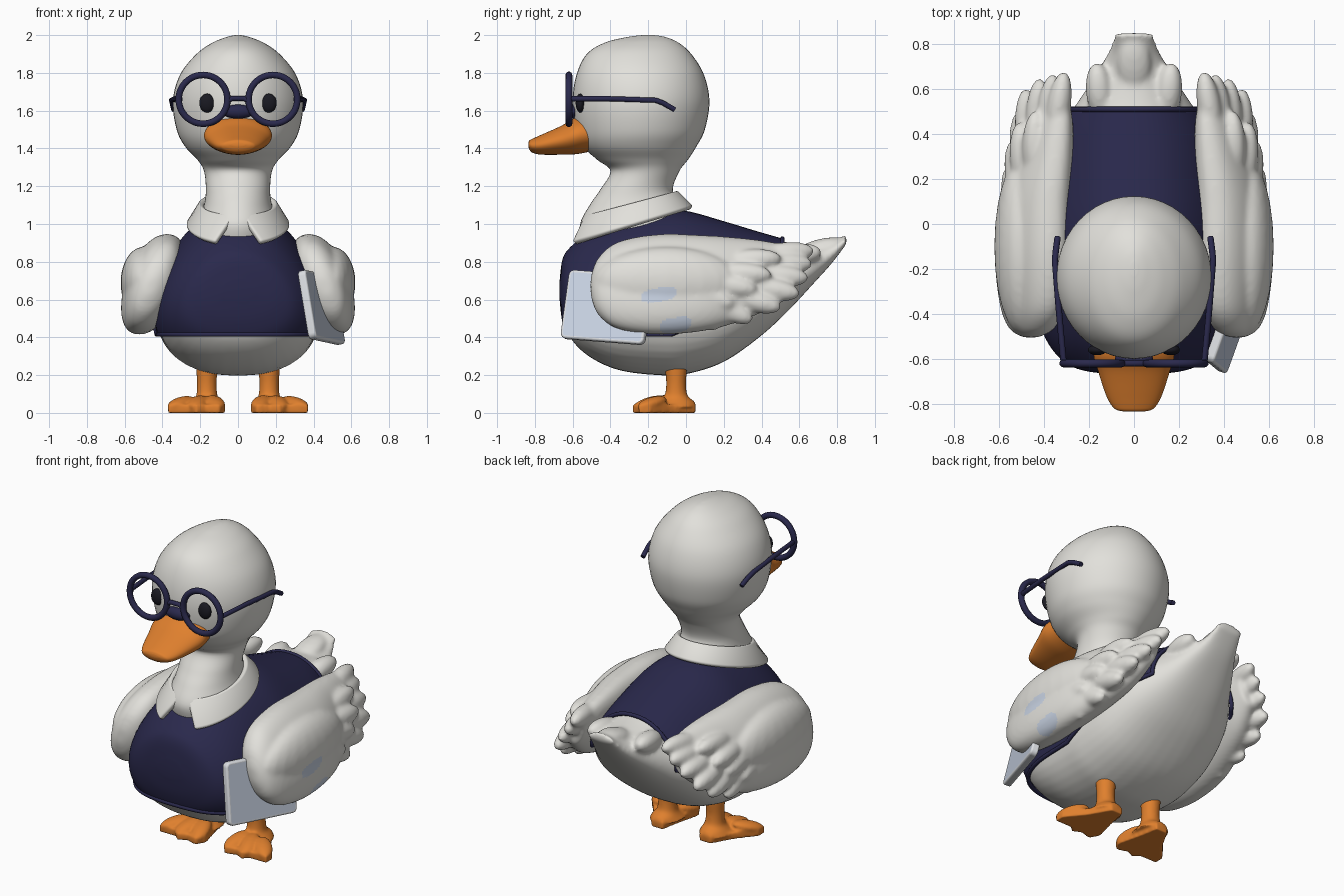
import bpy, bmesh
from math import sin, cos, pi, radians, copysign
from mathutils import Vector, Matrix, Euler

if "Cube" in bpy.data.objects:
    bpy.data.objects.remove(bpy.data.objects["Cube"])


def material(name, r, g, b):
    m = bpy.data.materials.new(name)
    m.use_nodes = True
    m.diffuse_color = (r, g, b, 1)
    m.node_tree.nodes["Principled BSDF"].inputs["Base Color"].default_value = (r, g, b, 1)
    return m


white = material("feather white", .76, .75, .71)
navy = material("knit navy", .023, .022, .073)
orange = material("beak orange", .74, .215, .027)
black = material("eye black", .01, .01, .016)
pale = material("tablet edge", .72, .74, .77)
blue = material("tablet blue", .59, .66, .78)


def finish(bm, name, mat, angle=50):
    bmesh.ops.recalc_face_normals(bm, faces=bm.faces)
    mesh = bpy.data.meshes.new(name)
    bm.to_mesh(mesh)
    bm.free()
    ob = bpy.data.objects.new(name, mesh)
    bpy.context.collection.objects.link(ob)
    mesh.materials.append(mat)
    bpy.ops.object.select_all(action='DESELECT')
    ob.select_set(True)
    bpy.context.view_layer.objects.active = ob
    bpy.ops.object.shade_smooth_by_angle(angle=radians(angle))
    return ob


def fuse(bm, name, mat, voxel, iterations):
    """Merge overlapping lumps into one soft skin."""
    raw = finish(bm, name + "_raw", mat)
    raw.modifiers.new("fuse", 'REMESH').voxel_size = voxel
    mod = raw.modifiers.new("soften", 'SMOOTH')
    mod.factor, mod.iterations = .5, iterations
    bm = bmesh.new()
    bm.from_object(raw, bpy.context.evaluated_depsgraph_get())
    bpy.data.objects.remove(raw)
    return finish(bm, name, mat, 180)


def spline(rows, steps):
    """Smooth interpolation through the stations."""
    rows = [Vector(r) for r in rows]
    ext = [rows[0]] + rows + [rows[-1]]
    for a, b, c, d in zip(ext, ext[1:], ext[2:], ext[3:]):
        for i in range(steps):
            t = i / steps
            yield b + (c - a) * (t / 2) + (a * 2 - b * 5 + c * 4 - d) * (t * t / 2) \
                + (b * 3 - a - c * 3 + d) * (t ** 3 / 2)
    yield rows[-1]


def loft(bm, axis, rows, skew=0.0, power=1.0, shear=0.0, n=48, steps=6):
    """Rings through stations (position, low, high, half width, centre x)."""
    rings = []
    for p, lo, hi, w, cx in spline([tuple(r) + (0,) * (5 - len(r)) for r in rows], steps):
        ring = []
        for i in range(n):
            t = 2 * pi * i / n
            h = -(hi - lo) / 2 * cos(t)
            x = cx + w * copysign(abs(sin(t)) ** power, sin(t)) * (1 + skew * cos(t)) - shear * h
            v = (lo + hi) / 2 + h
            ring.append(bm.verts.new((x, p, v) if axis == 'Y' else (x, v, p)))
        rings.append(ring)
    for a, b in zip(rings, rings[1:]):
        for i in range(n):
            j = (i + 1) % n
            bm.faces.new((a[i], a[j], b[j], b[i]))
    bm.faces.new(rings[0])
    bm.faces.new(rings[-1])
    return bm


def ball(bm, loc, radii, aim=(0, 1, 0)):
    """Ellipsoid whose long axis points along aim."""
    rot = Vector(aim).to_track_quat('Y', 'Z').to_matrix().to_4x4()
    m = Matrix.Translation(loc) @ rot @ Matrix.Diagonal((*radii, 1))
    bmesh.ops.create_uvsphere(bm, u_segments=24, v_segments=16, radius=1, matrix=m)
    return bm


def tube(name, points, radius, mat, cyclic=False):
    cu = bpy.data.curves.new(name, 'CURVE')
    cu.dimensions = '3D'
    cu.bevel_depth = radius
    cu.bevel_resolution = 3
    cu.use_fill_caps = True
    sp = cu.splines.new('POLY')
    sp.points.add(len(points) - 1)
    for p, co in zip(sp.points, points):
        p.co = (*co, 1)
    sp.use_cyclic_u = cyclic
    sp.use_smooth = True
    cu.materials.append(mat)
    ob = bpy.data.objects.new(name, cu)
    bpy.context.collection.objects.link(ob)


# Body with upturned, feathered tail
torso = [(-.655, .6, .7, .08), (-.64, .48, .81, .21), (-.6, .38, .87, .3), (-.5, .29, .95, .375),
         (-.35, .225, 1.015, .415), (-.15, .2, 1.055, .425), (0, .205, 1.055, .425),
         (.2, .27, 1.0, .4), (.4, .41, .94, .34), (.55, .55, .9, .24), (.68, .69, .885, .16),
         (.77, .79, .905, .11), (.85, .895, .945, .085)]
bm = loft(bmesh.new(), 'Y', torso, .2, .87)
for s in (1, -1):
    ball(bm, (s * .155, .59, .835), (.06, .13, .06), (s * .1, 1, .15))
ball(bm, (0, .71, .88), (.075, .13, .04), (0, 1, .25))
fuse(bm, "body", white, .012, 9)

# Vest: offset shell of the torso, trimmed by three planes, with a rolled hem
bm = loft(bmesh.new(), 'Y', torso, .2, .87)
bmesh.ops.recalc_face_normals(bm, faces=bm.faces)
bm.normal_update()
for v in bm.verts:
    v.co += v.normal * .014
for co, no in (((0, 0, .415), (0, 0, -1)), ((0, -.08, .415), (0, .25, -.61)), ((0, .51, 0), (0, 1, 0))):
    bmesh.ops.bisect_plane(bm, geom=bm.verts[:] + bm.edges[:] + bm.faces[:],
                           plane_co=co, plane_no=no, clear_outer=True)
edge = next(e for e in bm.edges if e.is_boundary)
first, v, hem = edge.verts[0], edge.verts[1], [edge.verts[0].co.copy()]
while v != first:
    hem.append(v.co.copy())
    edge = next(e for e in v.link_edges if e.is_boundary and e != edge)
    v = edge.other_vert(v)
finish(bm, "vest", navy)
tube("vest_hem", hem, .012, navy, True)

# Head and neck
finish(loft(bmesh.new(), 'Z', [
    (.9, -.54, 0, .2), (1.0, -.56, .01, .21), (1.1, -.51, -.03, .18), (1.18, -.455, -.07, .17),
    (1.28, -.4, -.035, .18), (1.34, -.47, .01, .215), (1.41, -.545, .055, .28),
    (1.5, -.582, .1, .325), (1.65, -.6, .124, .345), (1.79, -.58, .095, .307),
    (1.9, -.525, .028, .22), (1.96, -.43, -.04, .135), (1.99, -.31, -.11, .06),
    (2.0, -.23, -.17, .015)]), "head_and_neck", white)

# Beak
finish(loft(bmesh.new(), 'Y', [
    (-.5, 1.385, 1.57, .165), (-.58, 1.37, 1.565, .18), (-.66, 1.367, 1.52, .158),
    (-.76, 1.367, 1.475, .125), (-.81, 1.376, 1.453, .098), (-.828, 1.392, 1.443, .075),
    (-.835, 1.41, 1.43, .04)], 0, 1.05), "beak", orange)

# Glasses and eyes
finish(ball(bmesh.new(), (0, -.6, 1.595), (.085, .035, .037)), "nose_pad", navy)
tube("glasses_bridge", [(-.06, -.62, 1.65), (-.03, -.62, 1.665), (.03, -.62, 1.665), (.06, -.62, 1.65)],
     .014, navy)
for s, side in ((1, "left"), (-1, "right")):
    rim = [(s * .185 + .129 * cos(a * pi / 24), -.62, 1.66 + .129 * sin(a * pi / 24)) for a in range(48)]
    tube(side + "_lens_rim", rim, .018, navy, True)
    tube(side + "_temple", [(s * .305, -.62, 1.66), (s * .315, -.6, 1.663), (s * .333, -.4, 1.663),
                            (s * .352, -.16, 1.655), (s * .348, -.12, 1.64), (s * .34, -.06, 1.605)],
         .014, navy)
    finish(ball(bmesh.new(), (s * .163, -.56, 1.64), (.042, .024, .05)), side + "_eye", black)

# Shirt collar: one sloping strip, open and pointed at the front
bm = bmesh.new()
cols = []
for i in range(65):
    u = i / 32 - 1
    col = []
    for gap, rx, ry, cy, z, tilt in ((.08, .19, .23, -.29, 1.105, .27), (.46, .262, .325, -.3, .985, .3)):
        a = (pi - gap) * u
        y = cy + ry * cos(a)
        col.append(bm.verts.new((rx * sin(a), y, z + tilt * (y - cy))))
    cols.append(col)
for a, b in zip(cols, cols[1:]):
    bm.faces.new((a[0], a[1], b[1], b[0]))
ob = finish(bm, "shirt_collar", white)
mod = ob.modifiers.new("thickness", 'SOLIDIFY')
mod.thickness, mod.offset = .034, 0
mod = ob.modifiers.new("soft edge", 'BEVEL')
mod.width, mod.segments = .012, 3

# Wings: shoulder mass, covert and fanned feathers fused together
tips = [(.31, .675, .86), (.36, .665, .79), (.42, .645, .715), (.48, .6, .63), (.51, .5, .555),
        (.52, .35, .49), (.52, .17, .45), (.44, .5, .82), (.51, .45, .73), (.54, .37, .65), (.56, .25, .57)]
for s, side in ((1, "left"), (-1, "right")):
    bm = loft(bmesh.new(), 'Y', [
        (-.505, .62, .72, .03, .46), (-.465, .52, .82, .09, .455), (-.36, .445, .905, .13, .45),
        (-.15, .415, .945, .15, .45), (.1, .435, .94, .145, .44), (.3, .49, .925, .12, .405),
        (.45, .56, .905, .09, .375), (.58, .67, .875, .05, .35)], 0, .9, .28)
    ball(bm, (.5, -.1, .69), (.122, .39, .19))
    for tip in tips:
        tip = Vector(tip)
        aim = (tip - Vector((.46, -.25, .76))).normalized()
        ball(bm, tip - aim * .155, (.054, .16, .06), aim)
    bmesh.ops.scale(bm, verts=bm.verts, vec=(s, 1, 1))
    wing = fuse(bm, side + "_wing", white, .011, 13)
    # Bluish patches on the outer face of the wing that holds the tablet
    if s > 0:
        wing.data.materials.append(blue)
        for f in wing.data.polygons:
            c = f.center
            for y, z, ry, rz in ((-.145, .625, .095, .036), (-.055, .465, .08, .04)):
                rise = c.z - z - .15 * (c.y - y)
                if f.normal.x > -.2 and c.x > .4 and abs((c.y - y) / ry) ** 3 + abs(rise / rz) ** 3 < 1:
                    f.material_index = 1

# Tablet under the left wing, with a blue panel inset in its outer face
bm = bmesh.new()
bmesh.ops.create_cube(bm, size=1, matrix=Matrix.Diagonal((.045, .47, .37, 1)))
corners = [e for e in bm.edges if abs(e.verts[0].co.x - e.verts[1].co.x) > .001]
bmesh.ops.bevel(bm, geom=corners, offset=.03, segments=5, affect='EDGES', profile=.5)
bm.normal_update()
panel = max(bm.faces, key=lambda f: f.normal.x)
bmesh.ops.inset_region(bm, faces=[panel], thickness=.014)
panel.material_index = 1
bm.transform(Matrix.Translation((.442, -.417, .558)) @ Euler((-.075, -.2, -.33)).to_matrix().to_4x4())
tablet = finish(bm, "tablet", pale, 40)
tablet.data.materials.append(blue)
mod = tablet.modifiers.new("soft edge", 'BEVEL')
mod.width, mod.segments = .01, 3

# Legs and webbed feet, fused
web = [(.125, .05), (.205, .05), (.28, -.08), (.37, -.19), (.37, -.25), (.26, -.25), (.22, -.285),
       (.17, -.26), (.1, -.28), (.065, -.22), (.1, -.08)]
for s, side in ((1, "left"), (-1, "right")):
    bm = loft(bmesh.new(), 'Z', [
        (.03, -.2, .055, .1, .17), (.06, -.15, .045, .075, .168), (.09, -.115, .01, .057, .165),
        (.15, -.105, .0, .052, .165), (.22, -.11, .005, .056, .165), (.28, -.115, .01, .06, .165)], n=24)
    face = bm.faces.new([bm.verts.new((x, y, 0)) for x, y in web])
    top = bmesh.ops.extrude_face_region(bm, geom=[face])["geom"]
    bmesh.ops.translate(bm, verts=[g for g in top if isinstance(g, bmesh.types.BMVert)], vec=(0, 0, .045))
    for x, y in ((.335, -.215), (.225, -.235), (.11, -.23)):
        aim = Vector((x - .165, y + .02, -.06)).normalized()
        ball(bm, Vector((x, y, .042)) - aim * .05, (.05, .095, .03), aim)
    bmesh.ops.scale(bm, verts=bm.verts, vec=(s, 1, 1))
    fuse(bm, side + "_leg_and_foot", orange, .008, 9)
